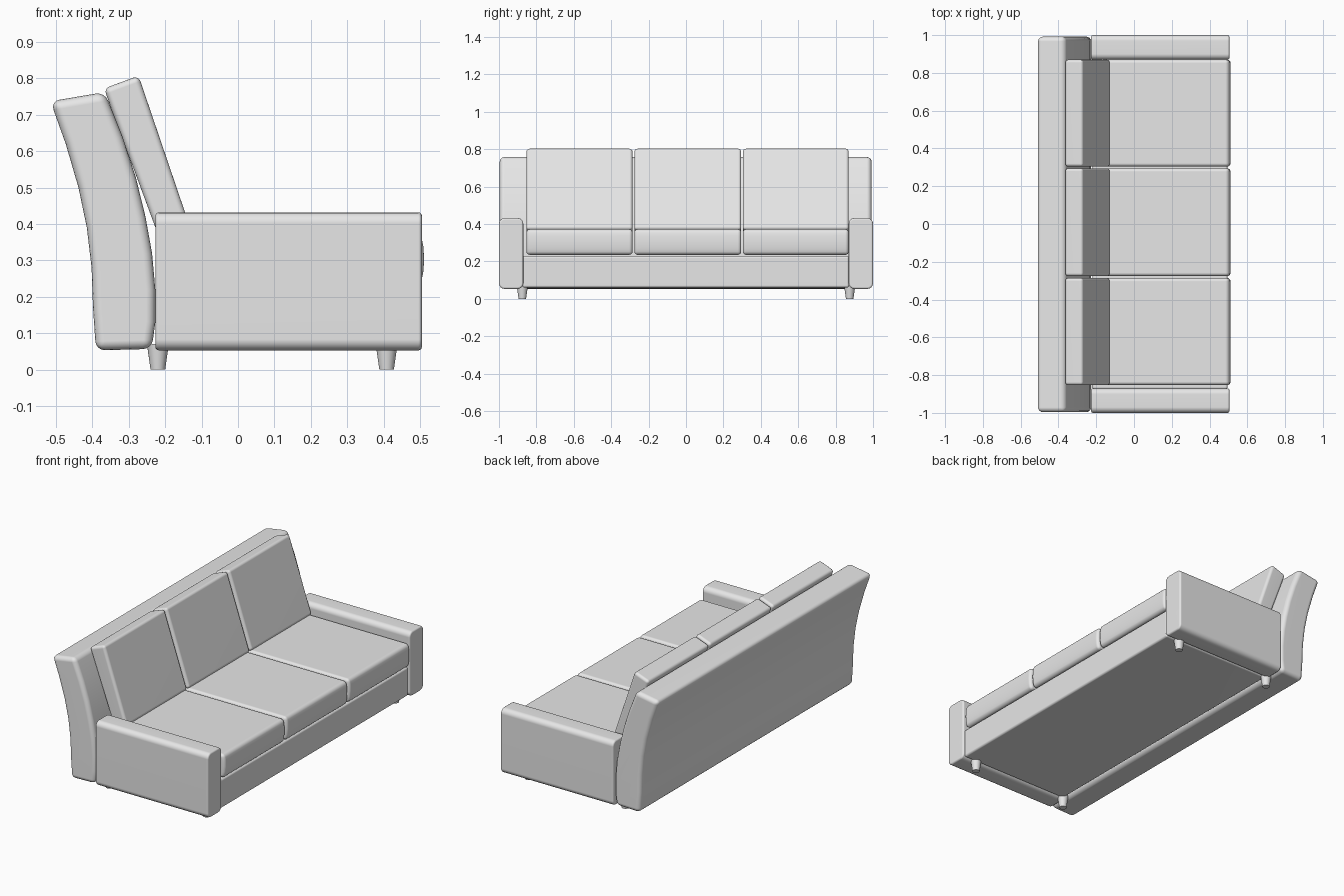
import bpy, bmesh, math

if "Cube" in bpy.data.objects:
    bpy.data.objects.remove(bpy.data.objects["Cube"])

fabric = bpy.data.materials.new("light grey")
fabric.diffuse_color = (0.8, 0.8, 0.8, 1)
fabric.use_nodes = True
fabric.node_tree.nodes["Principled BSDF"].inputs["Base Color"].default_value = fabric.diffuse_color


def finish(name, bm):
    bmesh.ops.recalc_face_normals(bm, faces=bm.faces)
    mesh = bpy.data.meshes.new(name)
    bm.to_mesh(mesh)
    bm.free()
    mesh.materials.append(fabric)
    ob = bpy.data.objects.new(name, mesh)
    bpy.context.collection.objects.link(ob)
    bpy.ops.object.select_all(action='DESELECT')
    ob.select_set(True)
    bpy.context.view_layer.objects.active = ob
    bpy.ops.object.shade_smooth_by_angle(angle=math.radians(40))
    mod = ob.modifiers.new("flat face normals", 'WEIGHTED_NORMAL')
    mod.keep_sharp = True
    return ob


def prism(name, profile, a, b, bevel, axis='Y'):
    """Extrude a profile from a to b along Y (xz profile) or X (yz profile), rounding sharp edges."""
    bm = bmesh.new()
    place = (lambda p, t: (p[0], t, p[1])) if axis == 'Y' else (lambda p, t: (t, p[0], p[1]))
    ends = [[bm.verts.new(place(p, t)) for p in profile] for t in (a, b)]
    for loop in ends:
        bm.faces.new(loop)
    n = len(profile)
    for i in range(n):
        j = (i + 1) % n
        bm.faces.new((ends[0][i], ends[0][j], ends[1][j], ends[1][i]))
    bmesh.ops.recalc_face_normals(bm, faces=bm.faces)
    sharp = [e for e in bm.edges if e.calc_face_angle(0) > math.radians(35)]
    bmesh.ops.bevel(bm, geom=sharp, offset=bevel, segments=4, profile=0.5,
                    affect='EDGES', clamp_overlap=True)
    return finish(name, bm)


def rounded_rect(x0, x1, z0, z1, r, steps=4):
    pts = []
    corners = ((x1 - r, z1 - r, 0), (x0 + r, z1 - r, 90), (x0 + r, z0 + r, 180), (x1 - r, z0 + r, 270))
    for cx, cz, start in corners:
        for k in range(steps + 1):
            t = math.radians(start + 90 * k / steps)
            pts.append((cx + r * math.cos(t), cz + r * math.sin(t)))
    return pts


# Curved backrest
prism("backrest",
      [(-0.39, 0.053), (-0.237, 0.057), (-0.227, 0.13), (-0.227, 0.22), (-0.236, 0.32),
       (-0.254, 0.42), (-0.281, 0.53), (-0.317, 0.64), (-0.366, 0.762), (-0.515, 0.737),
       (-0.473, 0.62), (-0.438, 0.50), (-0.415, 0.39), (-0.402, 0.28), (-0.398, 0.17)],
      -0.996, 0.992, 0.025)

# Base frame
prism("base", [(-0.22, 0.06), (0.495, 0.06), (0.495, 0.23), (-0.22, 0.23)], -0.875, 0.872, 0.012)

# Armrests and legs, one pair per side
for side, s in (("right", -1), ("left", 1)):
    y0, y1 = sorted((s * 0.87, s * 1.0))
    prism(side + "_armrest", rounded_rect(y0, y1, 0.053, 0.432, 0.03), -0.227, 0.505, 0.01, 'X')
    for end, x in (("rear", -0.22), ("front", 0.408)):
        bm = bmesh.new()
        bmesh.ops.create_cone(bm, cap_ends=True, segments=24, radius1=0.02, radius2=0.03, depth=0.07)
        bmesh.ops.translate(bm, verts=bm.verts, vec=(x, s * 0.875, 0.035))
        finish(f"{side}_{end}_leg", bm)

# Three seat cushions with slightly bulging fronts, three leaning back cushions
for name, y0, y1 in (("right", -0.853, -0.286), ("middle", -0.276, 0.295), ("left", 0.304, 0.87)):
    prism(name + "_seat_cushion",
          [(-0.2, 0.235), (0.502, 0.235), (0.509, 0.27), (0.511, 0.303), (0.509, 0.337),
           (0.502, 0.372), (-0.2, 0.372)], y0, y1, 0.018)
    prism(name + "_back_cushion",
          [(-0.21, 0.345), (-0.125, 0.372), (-0.273, 0.807), (-0.368, 0.772)], y0, y1, 0.016)
